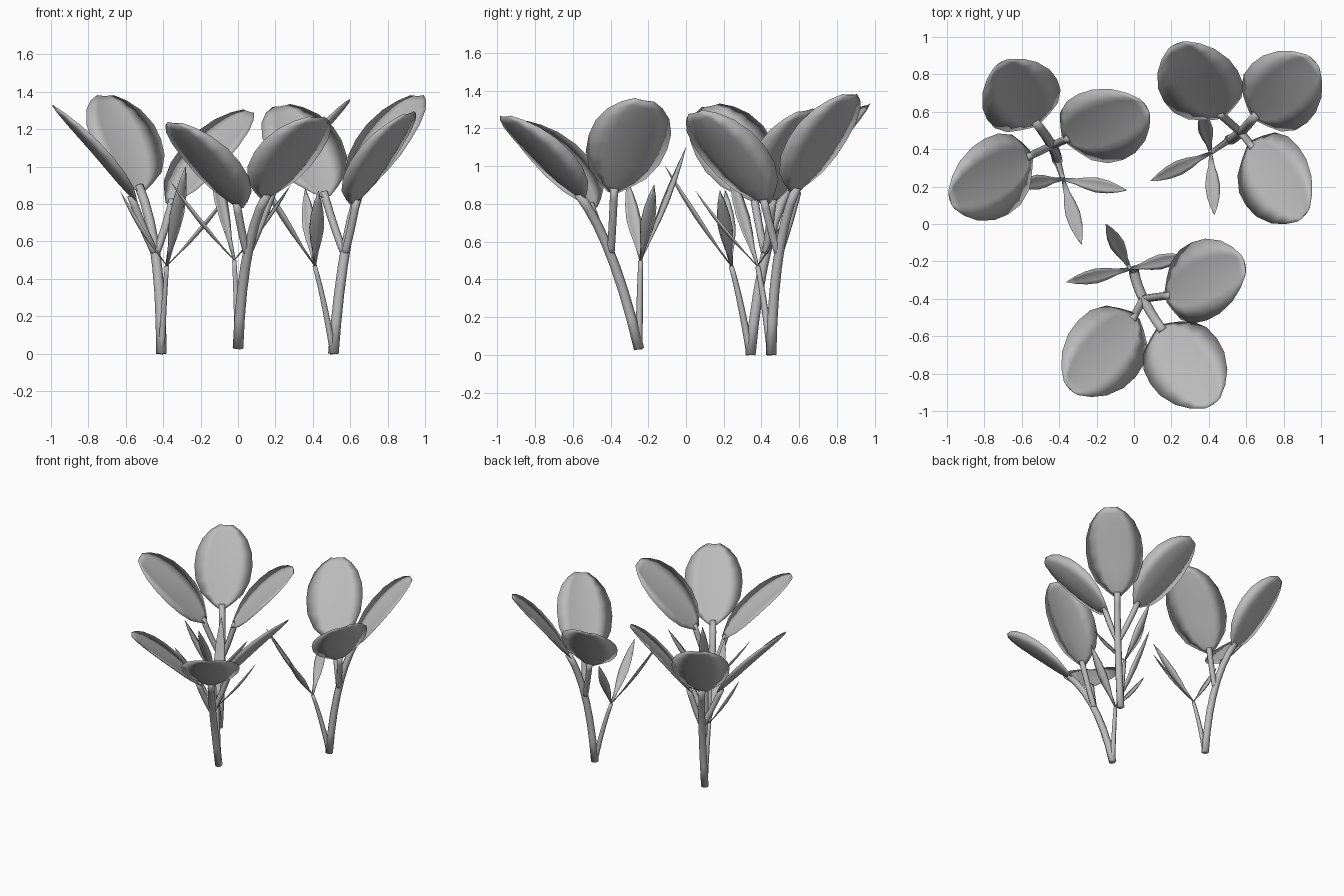
import bpy
import bmesh
from math import radians
from mathutils import Matrix, Vector

cube = bpy.data.objects.get("Cube")
if cube:
    bpy.data.objects.remove(cube, do_unlink=True)

# One plain grey for the whole plant
GREY = (0.5, 0.5, 0.5, 1.0)
grey = bpy.data.materials.new("plain_grey")
grey.use_nodes = True
grey.diffuse_color = GREY
grey.node_tree.nodes["Principled BSDF"].inputs["Base Color"].default_value = GREY

# Half-width profiles: (position along the blade, fraction of the half width)
ROUND = [(0, .13), (.07, .4), (.17, .72), (.33, .94), (.5, 1), (.66, .96),
         (.82, .78), (.93, .52), (1, .24)]
NARROW = [(0, .2), (.2, .42), (.35, .78), (.52, 1), (.7, .85), (.86, .5), (1, .04)]


def add_mesh(name, bm):
    bmesh.ops.recalc_face_normals(bm, faces=bm.faces)
    mesh = bpy.data.meshes.new(name)
    bm.to_mesh(mesh)
    bm.free()
    mesh.materials.append(grey)
    mesh.shade_smooth()
    obj = bpy.data.objects.new(name, mesh)
    bpy.context.collection.objects.link(obj)


def blade(name, base, tip, profile, half_width, bow, cup, thick, roll=0):
    """Fleshy leaf from base to tip: cupped top, fuller underside, shared rim."""
    base, tip = Vector(base), Vector(tip)
    axis = tip - base
    side = axis.cross(Vector((0, 0, 1))).normalized()
    side = Matrix.Rotation(radians(-roll), 3, axis) @ side
    normal = side.cross(axis).normalized()
    bm = bmesh.new()
    loops = []
    for t, width in profile:
        centre = base + axis * t + normal * (bow * 4 * t * (1 - t))

        def vert(u, drop):
            lift = cup * (u * u - 0.4) - drop * (1 - u * u)
            return bm.verts.new(centre + side * (half_width * width * u)
                                + normal * (lift * width))

        top = [vert(u, 0) for u in (-1, -.5, 0, .5, 1)]
        under = [vert(u, thick) for u in (.5, 0, -.5)]
        loops.append(top + under)
    for low, high in zip(loops, loops[1:]):
        for i in range(len(low)):
            j = (i + 1) % len(low)
            bm.faces.new((low[i], low[j], high[j], high[i]))
    bm.faces.new(loops[0])
    bm.faces.new(loops[-1])
    add_mesh(name, bm)


def tube(name, start, middle, end, r_start, r_end, sides=7, steps=7):
    """Tapered stem through three points."""
    start, middle, end = Vector(start), Vector(middle), Vector(end)
    pull = middle * 2 - (start + end) / 2
    bm = bmesh.new()
    rings = []
    for k in range(steps + 1):
        t = k / steps
        point = start * (1 - t) ** 2 + pull * 2 * t * (1 - t) + end * t * t
        heading = (pull - start) * (1 - t) + (end - pull) * t
        turn = Vector((0, 0, 1)).rotation_difference(heading).to_matrix().to_4x4()
        turn.translation = point
        ring = bmesh.ops.create_circle(bm, segments=sides, matrix=turn,
                                       radius=r_start + (r_end - r_start) * t)
        rings.append(ring["verts"])
    for a, b in zip(rings, rings[1:]):
        for i in range(sides):
            j = (i + 1) % sides
            bm.faces.new((a[i], a[j], b[j], b[i]))
    bm.faces.new(rings[0])
    bm.faces.new(rings[-1])
    add_mesh(name, bm)


# Each plant: root, fork of the main stem, broad leaves as (base, tip, roll) with
# the central one first, fork of the thin stem, and tips of the narrow leaves
PLANTS = {
    "front_plant": dict(
        root=(0, -.25, .03), fork=(.05, -.4, .53),
        broad=[((.14, -.55, .83), (.42, -.96, 1.265), 0),
               ((.01, -.49, .78), (-.34, -.88, 1.235), 4),
               ((.17, -.39, .86), (.59, -.22, 1.35), 15)],
        thin_fork=(-.02, -.24, .5),
        narrow=[(-.15, 0, 1.1), (-.36, -.31, .92), (.28, -.17, .9)]),
    "back_right_side_plant": dict(
        root=(-.41, .34, 0), fork=(-.44, .42, .53),
        broad=[((-.52, .53, .87), (-.71, .86, 1.38), 0),
               ((-.55, .37, .82), (-.98, .13, 1.32), 16),
               ((-.37, .45, .8), (.06, .63, 1.295), -15)],
        thin_fork=(-.38, .24, .47),
        narrow=[(-.28, -.11, 1), (-.04, .18, .87), (-.63, .21, .87)]),
    "back_left_side_plant": dict(
        root=(.51, .45, 0), fork=(.57, .49, .53),
        broad=[((.64, .57, .86), (.96, .87, 1.38), 0),
               ((.62, .43, .8), (.91, .05, 1.285), -16),
               ((.47, .57, .84), (.23, .96, 1.325), 12)],
        thin_fork=(.41, .38, .47),
        narrow=[(.09, .23, .99), (.43, .05, .87), (.36, .61, .88)]),
}

for plant, p in PLANTS.items():
    root, fork, thin_fork = Vector(p["root"]), Vector(p["fork"]), Vector(p["thin_fork"])

    # Main stem carries the central broad leaf, the others branch off at the fork
    for i, (base, tip, roll) in enumerate(p["broad"]):
        base, tip = Vector(base), Vector(tip)
        inner = base + (tip - base) * 0.05
        if i == 0:
            tube(plant + "_main_stem", root, fork, inner, .029, .025)
        else:
            middle = (fork + inner) / 2 - Vector((0, 0, .015))
            tube(f"{plant}_leaf_stalk_{i}", fork, middle, inner, .021, .022)
        blade(f"{plant}_broad_leaf_{i}", base, tip, ROUND, .216, .025, .025, .025, roll)

    # Thin stem with narrow leaves
    middle = (root + thin_fork) / 2
    middle.z += .03
    tube(plant + "_thin_stem", root, middle, thin_fork, .02, .013, sides=6)
    for i, tip in enumerate(p["narrow"]):
        blade(f"{plant}_narrow_leaf_{i}", thin_fork, tip, NARROW, .04, -.01, .01, .008)
